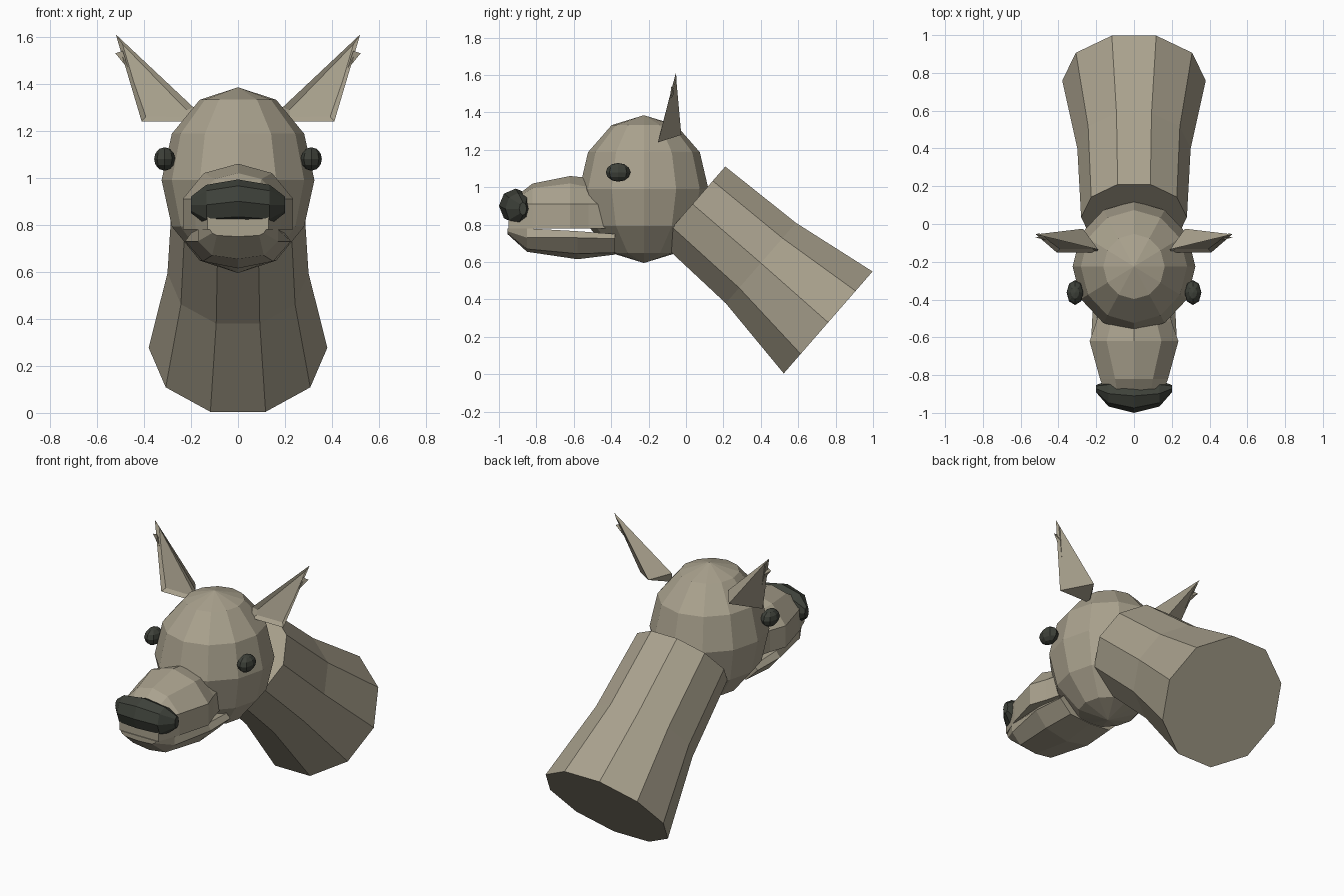
import bpy, bmesh, math
from mathutils import Vector

if "Cube" in bpy.data.objects:
    bpy.data.objects.remove(bpy.data.objects["Cube"])


def material(name, rgb):
    m = bpy.data.materials.new(name)
    m.diffuse_color = (*rgb, 1)
    m.use_nodes = True
    m.node_tree.nodes["Principled BSDF"].inputs["Base Color"].default_value = m.diffuse_color
    return m


FUR = material("beige_fur", (0.40, 0.36, 0.27))
DARK = material("dark_nose", (0.048, 0.053, 0.042))


def finish(name, bm, mat):
    bmesh.ops.recalc_face_normals(bm, faces=bm.faces[:])
    me = bpy.data.meshes.new(name)
    bm.to_mesh(me)
    bm.free()
    me.materials.append(mat)
    ob = bpy.data.objects.new(name, me)
    bpy.context.collection.objects.link(ob)
    return ob


def loft(name, rings, mat):
    """Bridge equal-sized closed rings and cap both ends."""
    bm = bmesh.new()
    rows = [[bm.verts.new(p) for p in ring] for ring in rings]
    n = len(rows[0])
    for a, b in zip(rows, rows[1:]):
        for i in range(n):
            j = (i + 1) % n
            bm.faces.new((a[i], a[j], b[j], b[i]))
    bm.faces.new(rows[0])
    bm.faces.new(rows[-1])
    return finish(name, bm, mat)


def ball(name, center, radii, segs, rings, mat):
    bm = bmesh.new()
    bmesh.ops.create_uvsphere(bm, u_segments=segs, v_segments=rings, radius=1)
    for v in bm.verts:
        v.co = Vector([c + r * k for c, r, k in zip(center, radii, v.co)])
    return finish(name, bm, mat)


def mirrored(y, half):
    """Closed ring at depth y from half-profile points, first and last may be at x=0."""
    right = [(x, y, z) for x, z in half]
    left = [(-x, y, z) for x, z in reversed(half) if x > 0]
    return right + left


# Head
ball("head", (0, -0.225, 0.99), (0.325, 0.345, 0.395), 12, 6, FUR)

# Neck: ten-sided tube flaring to the base, tilted backwards
up = Vector((0, 0.657, 0.754))
neck = []
for y, z, r in ((0.035, 0.91, 0.28), (0.40, 0.595, 0.30), (0.76, 0.277, 0.38)):
    neck.append([Vector((r * math.cos(a), y, z)) + up * r * math.sin(a)
                 for a in (i * math.tau / 10 for i in range(10))])
loft("neck", neck, FUR)

# Upper muzzle: depth, ridge height, shoulder width and height, side width
upper = []
for y, zt, ws, zs, w in ((-0.40, 0.98, 0.12, 0.95, 0.17),
                         (-0.52, 1.05, 0.12, 1.00, 0.20),
                         (-0.62, 1.06, 0.145, 1.02, 0.235),
                         (-0.82, 1.02, 0.10, 0.995, 0.18),
                         (-0.95, 0.92, 0.08, 0.92, 0.13)):
    upper.append(mirrored(y, [(0, zt), (ws, zs), (w, 0.91), (w, 0.78)]))
loft("upper_muzzle", upper, FUR)

# Lower jaw with a lip ledge along the side
jaw = [mirrored(y, half) for y, half in (
    (-0.955, [(0.12, 0.78), (0.11, 0.765), (0.09, 0.755), (0, 0.75)]),
    (-0.85, [(0.17, 0.78), (0.17, 0.73), (0.11, 0.67), (0, 0.655)]),
    (-0.58, [(0.20, 0.765), (0.225, 0.73), (0.15, 0.645), (0, 0.615)]),
    (-0.38, [(0.19, 0.75), (0.215, 0.725), (0.14, 0.65), (0, 0.64)]))]
loft("lower_jaw", jaw, FUR)

# Nose: eight-sided bar bulging in the middle; x, depth centre, radii
nose = []
for x, y, z, ry, rz in ((-0.20, -0.872, 0.885, 0.02, 0.035),
                        (-0.135, -0.898, 0.885, 0.068, 0.085),
                        (0, -0.91, 0.90, 0.09, 0.093),
                        (0.135, -0.898, 0.885, 0.068, 0.085),
                        (0.20, -0.872, 0.885, 0.02, 0.035)):
    nose.append([(x, y + ry * math.cos(a), z + rz * math.sin(a))
                 for a in (i * math.tau / 8 for i in range(8))])
loft("nose", nose, DARK)

# Eyes and ears on both sides
EAR = {"tip": (0.52, -0.055, 1.61), "out": (0.41, -0.15, 1.24), "inn": (0.20, -0.15, 1.24),
       "top": (0.19, -0.135, 1.30), "back": (0.27, -0.025, 1.28)}
for side, s in (("right", 1), ("left", -1)):
    ball(side + "_eye", (s * 0.312, -0.363, 1.08), (0.045, 0.066, 0.05), 8, 6, DARK)

    bm = bmesh.new()
    v = {k: bm.verts.new((s * x, y, z)) for k, (x, y, z) in EAR.items()}
    front = bm.faces.new([v[k] for k in ("out", "inn", "top", "tip")])
    for keys in (("out", "back", "inn"), ("inn", "back", "top"),
                 ("top", "back", "tip"), ("back", "out", "tip")):
        bm.faces.new([v[k] for k in keys])
    bmesh.ops.recalc_face_normals(bm, faces=bm.faces[:])
    # Hollow of the ear
    bmesh.ops.inset_region(bm, faces=[front], thickness=0.03, depth=-0.012)
    # Small tuft beside the tip
    tuft = [bm.verts.new((s * x, y, z)) for x, y, z in
            ((0.522, -0.07, 1.53), (0.465, -0.085, 1.46), (0.49, -0.08, 1.54), (0.48, -0.065, 1.50))]
    for a, b, c in ((0, 1, 2), (0, 1, 3), (1, 2, 3), (0, 2, 3)):
        bm.faces.new((tuft[a], tuft[b], tuft[c]))
    finish(side + "_ear", bm, FUR)
